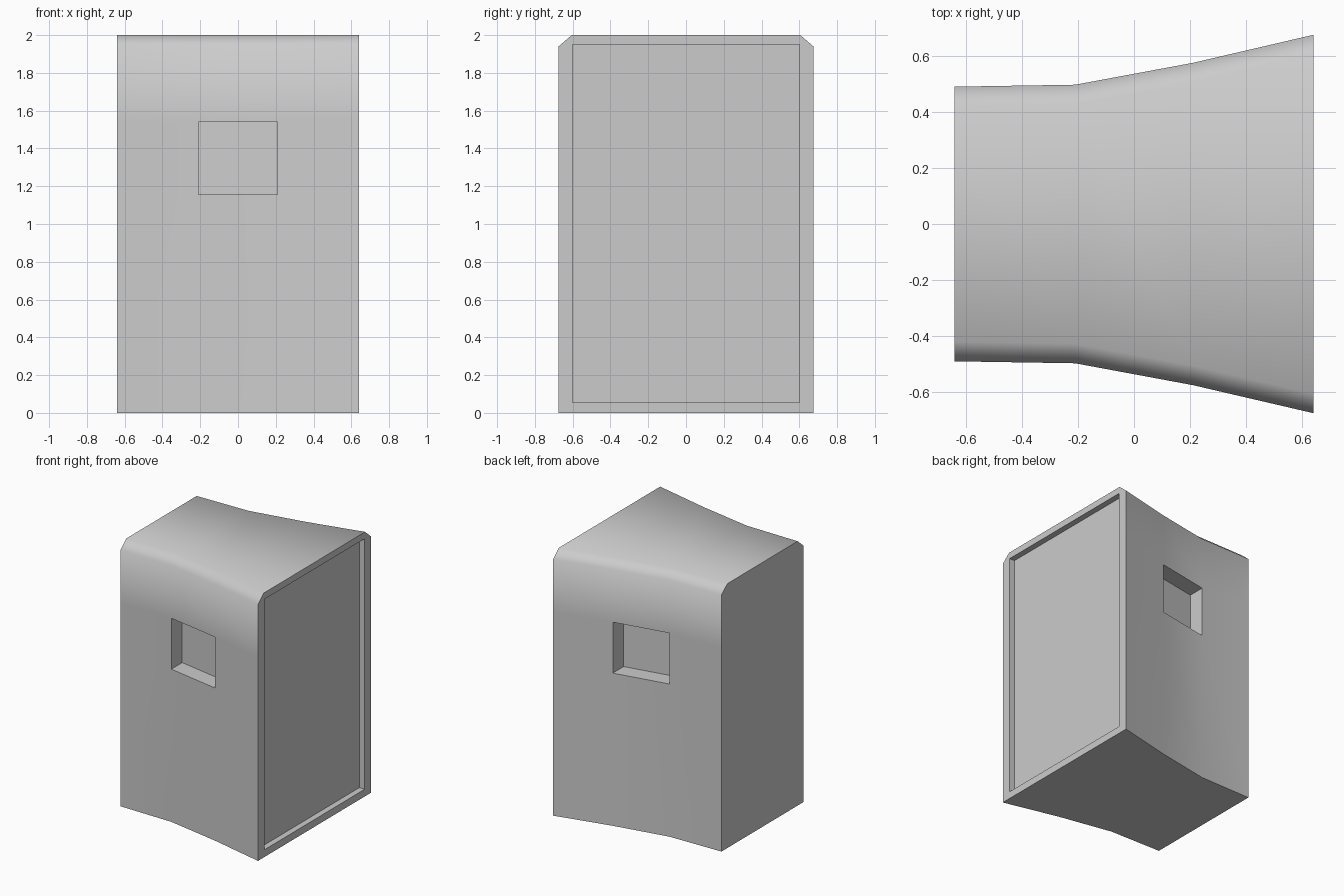
import bpy, bmesh, math
from mathutils import Vector

if "Cube" in bpy.data.objects:
    bpy.data.objects.remove(bpy.data.objects["Cube"])

# half-width of the flared body at each station along x
STATIONS = [(-0.64, 0.49), (-0.21, 0.497), (0.21, 0.575), (0.64, 0.675)]
WINDOW_Z = (1.155, 1.54)


def section(bm, x, w):
    """Cross-section loop with chamfered top edges."""
    half = [(w, 0), (w, WINDOW_Z[0]), (w, WINDOW_Z[1]), (w, 1.94), (w - 0.07, 2)]
    loop = half + [(-y, z) for y, z in reversed(half)]
    return [bm.verts.new((x, y, z)) for y, z in loop]


def recess(bm, face, offset):
    """Push a single face inward, leaving walls around it."""
    new = bmesh.ops.extrude_discrete_faces(bm, faces=[face])["faces"][0]
    bmesh.ops.translate(bm, verts=list(new.verts), vec=Vector(offset))


bm = bmesh.new()
loops = [section(bm, x, w) for x, w in STATIONS]

# flared shell, remembering the two window faces
windows = []
for s in range(3):
    a, b = loops[s], loops[s + 1]
    for i in range(10):
        j = (i + 1) % 10
        f = bm.faces.new((a[i], a[j], b[j], b[i]))
        if s == 1 and i in (1, 7):
            windows.append((f, -0.13 if i == 1 else 0.13))

# closed narrow end
bm.faces.new(loops[0])

# wide end: rim around a rectangular panel
p = loops[3]
br, tr, tl, bl = [bm.verts.new((0.64, y, z)) for y, z in
                  ((0.6, 0.055), (0.6, 1.95), (-0.6, 1.95), (-0.6, 0.055))]
bm.faces.new(p[0:5] + [tr, br])
bm.faces.new([p[4], p[5], tl, tr])
bm.faces.new(p[5:10] + [bl, tl])
bm.faces.new([p[9], p[0], br, bl])
panel = bm.faces.new([br, tr, tl, bl])
bmesh.ops.recalc_face_normals(bm, faces=bm.faces[:])

# sunken panel and side windows
recess(bm, panel, (-0.045, 0, 0))
for f, depth in windows:
    recess(bm, f, (0, depth, 0))
bmesh.ops.recalc_face_normals(bm, faces=bm.faces[:])

mesh = bpy.data.meshes.new("flared_housing")
bm.to_mesh(mesh)
bm.free()
obj = bpy.data.objects.new("flared_housing", mesh)
bpy.context.collection.objects.link(obj)

# soft top chamfers, sharp recess and end edges
bpy.context.view_layer.objects.active = obj
obj.select_set(True)
bpy.ops.object.shade_smooth_by_angle(angle=math.radians(60))
